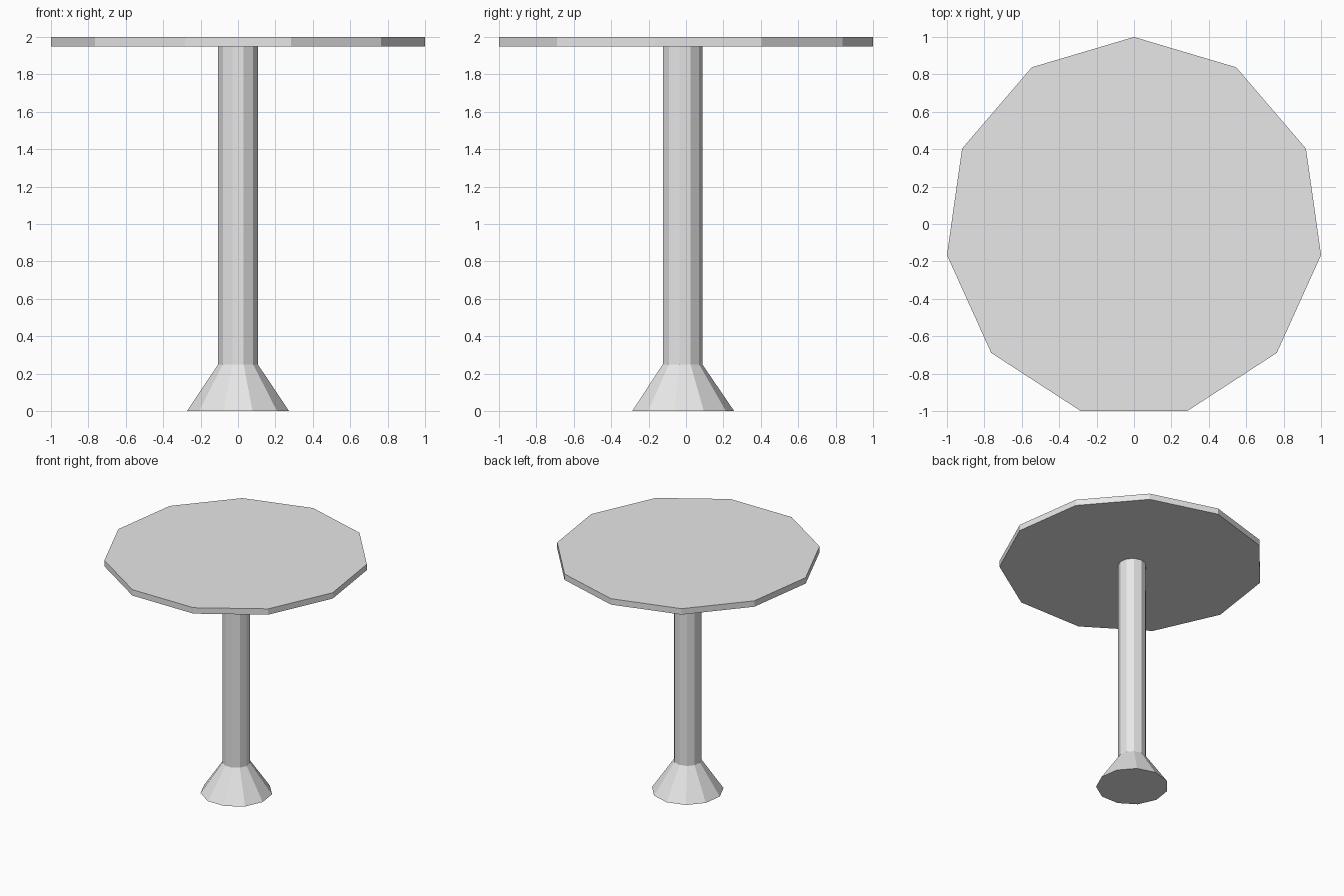
import bpy
import bmesh
from math import sin, cos, pi

cube = bpy.data.objects.get("Cube")
if cube:
    bpy.data.objects.remove(cube, do_unlink=True)

SIDES = 11
STRETCH_Y = 1.01   # the rings are slightly longer in y
CENTRE_Y = -0.0207

grey = bpy.data.materials.new("light_grey")
grey.use_nodes = True
colour = (0.8, 0.8, 0.8, 1)
grey.diffuse_color = colour
grey.node_tree.nodes["Principled BSDF"].inputs["Base Color"].default_value = colour


def frustum(name, z0, r0, z1, r1):
    """Closed flat-sided frustum with one corner pointing to the back."""
    bm = bmesh.new()
    rings = []
    for z, r in ((z0, r0), (z1, r1)):
        angles = [pi / 2 + 2 * pi * i / SIDES for i in range(SIDES)]
        rings.append([bm.verts.new((r * cos(a), CENTRE_Y + r * STRETCH_Y * sin(a), z))
                      for a in angles])
    low, high = rings
    bm.faces.new(low[::-1])
    bm.faces.new(high)
    for i in range(SIDES):
        j = (i + 1) % SIDES
        bm.faces.new((low[i], low[j], high[j], high[i]))
    mesh = bpy.data.meshes.new(name)
    bm.to_mesh(mesh)
    bm.free()
    mesh.materials.append(grey)
    obj = bpy.data.objects.new(name, mesh)
    bpy.context.collection.objects.link(obj)
    return obj


# Flared foot, straight column and thin round top
frustum("base", 0, 0.2755, 0.25, 0.1067)
frustum("column", 0.25, 0.1067, 1.95, 0.1067)
frustum("table_top", 1.95, 1.0104, 2.0, 1.0104)
